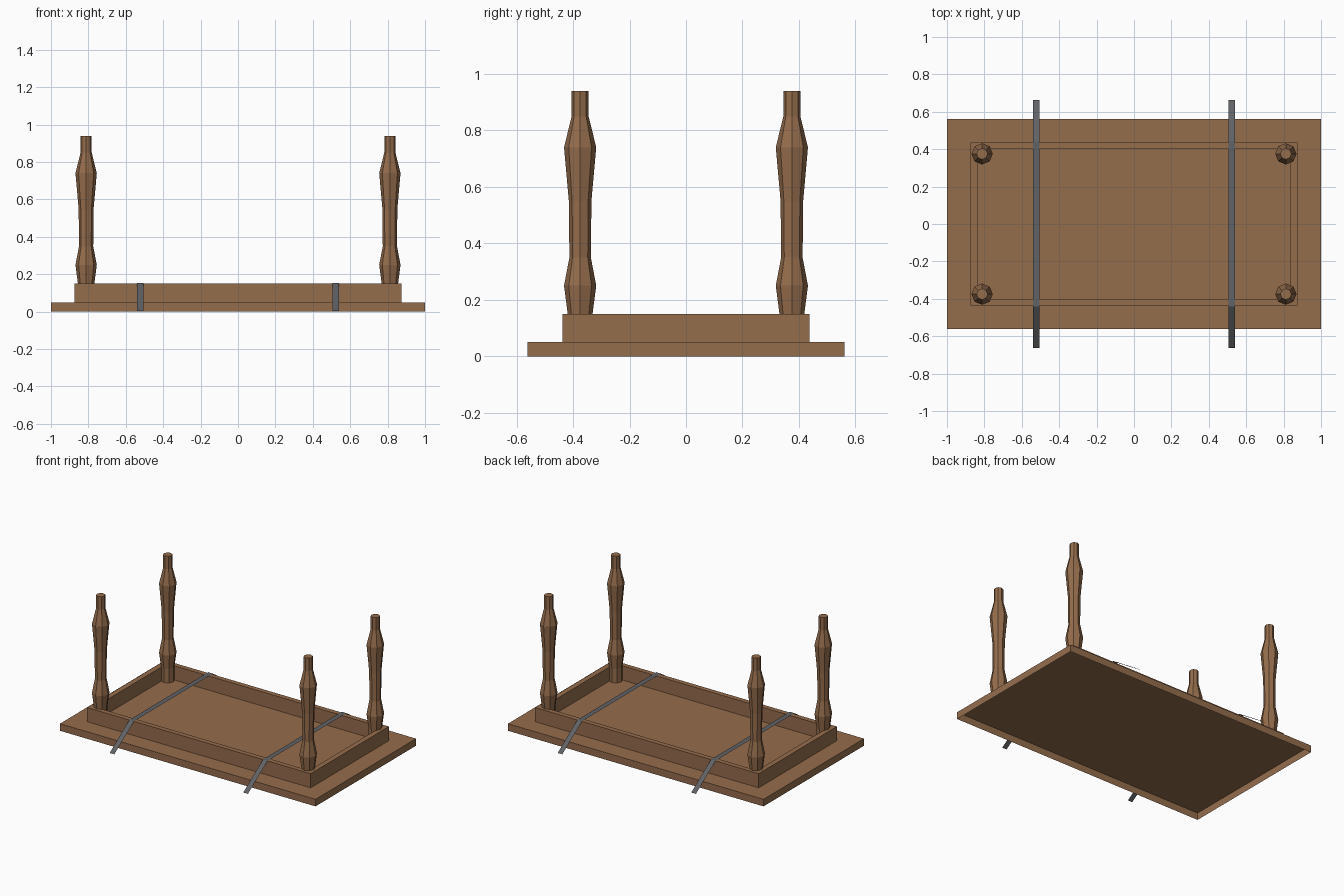
import bpy, bmesh, math

if "Cube" in bpy.data.objects:
    bpy.data.objects.remove(bpy.data.objects["Cube"])


def material(name, rgb):
    m = bpy.data.materials.new(name)
    m.diffuse_color = (*rgb, 1)
    m.use_nodes = True
    m.node_tree.nodes["Principled BSDF"].inputs["Base Color"].default_value = m.diffuse_color
    return m


WOOD = material("wood", (0.30, 0.153, 0.073))
STRAP = material("grey_strap", (0.115, 0.122, 0.132))


def make(name, bm, mat):
    me = bpy.data.meshes.new(name)
    bm.to_mesh(me)
    bm.free()
    me.materials.append(mat)
    ob = bpy.data.objects.new(name, me)
    bpy.context.collection.objects.link(ob)
    return ob


def rect(bm, hx, hy, z):
    return [bm.verts.new((sx * hx, sy * hy, z))
            for sx, sy in ((-1, -1), (1, -1), (1, 1), (-1, 1))]


def bridge(bm, a, b):
    n = len(a)
    for i in range(n):
        j = (i + 1) % n
        bm.faces.new((a[i], a[j], b[j], b[i]))


# tabletop lying upside down, a shell open towards the ground
bm = bmesh.new()
low, high = rect(bm, 1.0, 0.562, 0), rect(bm, 1.0, 0.562, 0.05)
bridge(bm, low, high)
bm.faces.new(high)
make("tabletop", bm, WOOD)

# apron frame: outer wall, top rim, inner wall
bm = bmesh.new()
loops = [rect(bm, 0.875, 0.437, 0.05), rect(bm, 0.875, 0.437, 0.15),
         rect(bm, 0.838, 0.402, 0.15), rect(bm, 0.838, 0.402, 0.05)]
for a, b in zip(loops, loops[1:]):
    bridge(bm, a, b)
make("apron", bm, WOOD)

# turned legs, lathed from a (radius, height) profile
PROFILE = [(0.044, 0.05), (0.044, 0.15), (0.057, 0.25), (0.038, 0.35),
           (0.040, 0.55), (0.057, 0.74), (0.030, 0.85), (0.030, 0.94)]
SIDES = 8


def leg(name, x, y):
    bm = bmesh.new()
    rings = [[bm.verts.new((r * math.cos(math.tau * i / SIDES),
                            r * math.sin(math.tau * i / SIDES), z))
              for i in range(SIDES)] for r, z in PROFILE]
    for a, b in zip(rings, rings[1:]):
        bridge(bm, a, b)
    bm.faces.new(rings[-1])
    make(name, bm, WOOD).location = (x, y, 0)


for sx, xn in ((-1, "left"), (1, "right")):
    for sy, yn in ((-1, "front"), (1, "back")):
        leg(f"{yn}_{xn}_leg", sx * 0.812, sy * 0.375)

# flat straps draped over the apron
PATH = [(-0.662, 0.004), (-0.44, 0.154), (0.44, 0.154), (0.662, 0.004)]
for sx, xn in ((-1, "left"), (1, "right")):
    bm = bmesh.new()
    pairs = [[bm.verts.new((sx * 0.523 + d, y, z)) for d in (-0.018, 0.018)]
             for y, z in PATH]
    for (a, b), (c, d) in zip(pairs, pairs[1:]):
        bm.faces.new((a, b, d, c))
    make(f"{xn}_strap", bm, STRAP)
